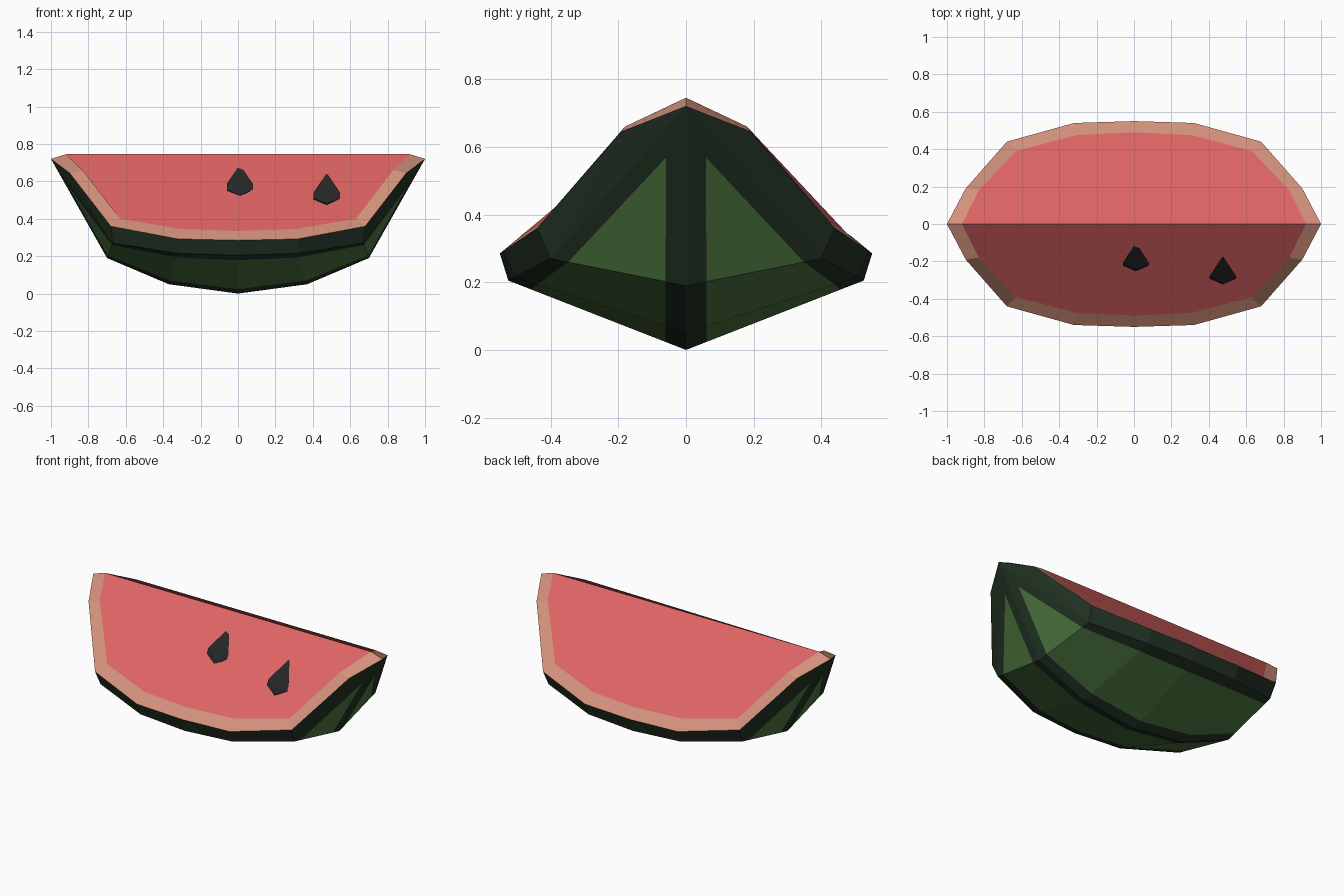
import bpy, bmesh
from mathutils import Vector

if "Cube" in bpy.data.objects:
    bpy.data.objects.remove(bpy.data.objects["Cube"])


def srgb(r, g, b):
    def lin(c):
        c /= 255
        return c / 12.92 if c < 0.04045 else ((c + 0.055) / 1.055) ** 2.4
    return (lin(r), lin(g), lin(b), 1)


def material(name, rgb):
    m = bpy.data.materials.new(name)
    m.diffuse_color = srgb(*rgb)
    m.use_nodes = True
    m.node_tree.nodes["Principled BSDF"].inputs["Base Color"].default_value = m.diffuse_color
    return m


FLESH, PALE, DARK, LIGHT = range(4)
mats = [material("flesh red", (222, 100, 100)), material("pale rind", (210, 145, 123)),
        material("dark green", (34, 51, 36)), material("light green", (78, 119, 64))]
seed_mat = material("seed black", (38, 38, 40))


def finish(bm, name, materials):
    bmesh.ops.remove_doubles(bm, verts=bm.verts[:], dist=0.0005)
    bmesh.ops.recalc_face_normals(bm, faces=bm.faces[:])
    me = bpy.data.meshes.new(name)
    bm.to_mesh(me)
    bm.free()
    ob = bpy.data.objects.new(name, me)
    bpy.context.collection.objects.link(ob)
    for m in materials:
        me.materials.append(m)


# Quarter outlines, from the pointed end to the middle
V = Vector
ridge = V((0.92, 0, 0.745))
inner = [V(p) for p in ((0.83, 0.18, 0.66), (0.63, 0.39, 0.40), (0.31, 0.475, 0.345), (0, 0.49, 0.335))]
tip = V((1, 0, 0.72))
rim = [V(p) for p in ((0.9, 0.19, 0.645), (0.68, 0.44, 0.36), (0.32, 0.54, 0.292), (0, 0.55, 0.285))]
lower = [V(p) for p in ((0.67, 0.40, 0.27), (0.32, 0.505, 0.215), (0, 0.525, 0.205))]
keel = [V(p) for p in ((0.70, 0, 0.19), (0.37, 0, 0.05), (0, 0, 0))]

# Stripe edges between the keel and the lower rim
stripe = [k.lerp(b, 0.06 / b.y) for k, b in zip(keel, lower)]
border = [k.lerp(b, 0.87) for k, b in zip(keel, lower)]
panel_top = tip.lerp(keel[0].lerp(lower[0], 0.48), 0.31)

quarter = []
# Pale ring around the cut face
a, b = [ridge] + inner, [tip] + rim
for i in range(4):
    quarter.append((PALE, [a[i], a[i + 1], b[i + 1], b[i]]))
# Dark edge strip under the ring
quarter += [(DARK, [tip, rim[0], lower[0]]), (DARK, [rim[0], rim[1], lower[0]])]
for i in range(2):
    quarter.append((DARK, [rim[i + 1], rim[i + 2], lower[i + 1], lower[i]]))
    # Underside bands: keel stripe, light panel, border
    for m, p, q in ((DARK, keel, stripe), (LIGHT, stripe, border), (DARK, border, lower)):
        quarter.append((m, [p[i], p[i + 1], q[i + 1], q[i]]))
# End panel: stripe, light triangle, border
quarter += [(DARK, [keel[0], stripe[0], panel_top, tip]),
            (LIGHT, [stripe[0], border[0], panel_top]),
            (DARK, [border[0], lower[0], tip, panel_top])]

# Melon slice, mirrored into four quarters
bm = bmesh.new()


def add(mat, pts, sx, sy):
    f = bm.faces.new([bm.verts.new((p.x * sx, p.y * sy, p.z)) for p in pts])
    f.material_index = mat


for sy in (1, -1):
    for sx in (1, -1):
        for mat, pts in quarter:
            add(mat, pts, sx, sy)
    # Cut flesh face
    half = [ridge] + inner
    add(FLESH, half + [V((-p.x, p.y, p.z)) for p in reversed(half[:-1])], 1, sy)
finish(bm, "melon_slice", mats)

# Seeds: kite-shaped chips set into the front flesh
d = V((0, -0.72, -0.69))
X = V((1, 0, 0))
for i, top in enumerate((V((0.01, -0.10, 0.69)), V((0.475, -0.17, 0.645)))):
    bm = bmesh.new()
    kite = [top, top + d * 0.15 + X * 0.07, top + d * 0.192, top + d * 0.15 - X * 0.07]
    loops = [[bm.verts.new(p + V(o)) for p in kite]
             for o in ((0, 0, 0), (0, -0.015, -0.032), (0, 0.02, -0.07))]
    bm.faces.new(loops[0])
    bm.faces.new(loops[-1])
    for lo, hi in zip(loops, loops[1:]):
        for j in range(4):
            k = (j + 1) % 4
            bm.faces.new((lo[j], lo[k], hi[k], hi[j]))
    finish(bm, "seed_%d" % (i + 1), [seed_mat])
